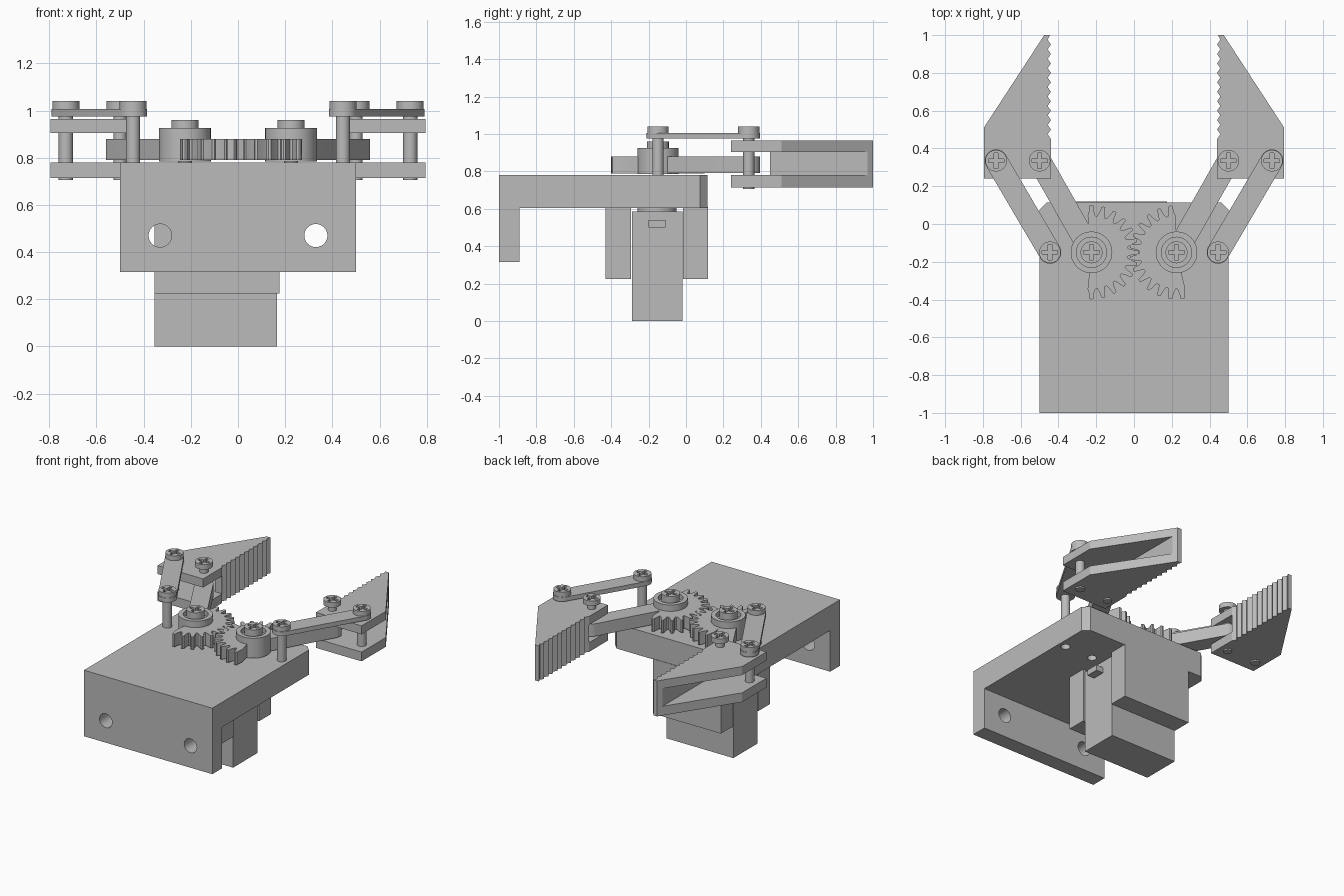
import bpy, bmesh
from math import sin, cos, pi, radians, atan2
from mathutils import Matrix

cube = bpy.data.objects.get("Cube")
if cube:
    bpy.data.objects.remove(cube, do_unlink=True)

grey = bpy.data.materials.new("plain grey")
grey.use_nodes = True
GREY = (0.5, 0.5, 0.5, 1)
grey.diffuse_color = GREY
grey.node_tree.nodes["Principled BSDF"].inputs["Base Color"].default_value = GREY


def prism(name, outline, z0, z1):
    """Extrude a flat xy outline from z0 to z1."""
    bm = bmesh.new()
    face = bm.faces.new([bm.verts.new((x, y, z0)) for x, y in outline])
    ext = bmesh.ops.extrude_face_region(bm, geom=[face])
    bmesh.ops.translate(bm, vec=(0, 0, z1 - z0),
                        verts=[v for v in ext["geom"] if isinstance(v, bmesh.types.BMVert)])
    bmesh.ops.recalc_face_normals(bm, faces=bm.faces)
    mesh = bpy.data.meshes.new(name)
    bm.to_mesh(mesh)
    bm.free()
    mesh.materials.append(grey)
    ob = bpy.data.objects.new(name, mesh)
    bpy.context.collection.objects.link(ob)
    return ob


def box(name, x0, x1, y0, y1, z0, z1):
    return prism(name, [(x0, y0), (x1, y0), (x1, y1), (x0, y1)], z0, z1)


def arc(cx, cy, r, a0, a1, n):
    return [(cx + r * cos(a0 + (a1 - a0) * i / n), cy + r * sin(a0 + (a1 - a0) * i / n))
            for i in range(n + 1)]


def disc(name, x, y, r, z0, z1, n=40):
    return prism(name, arc(x, y, r, 0, 2 * pi, n)[:-1], z0, z1)


def bar(name, a, b, r, z0, z1):
    """Flat link with rounded ends between two pivots."""
    t = atan2(b[1] - a[1], b[0] - a[0])
    pts = arc(*b, r, t - pi / 2, t + pi / 2, 16) + arc(*a, r, t + pi / 2, t + 3 * pi / 2, 16)
    return prism(name, pts, z0, z1)


def boolean(ob, other, operation="DIFFERENCE"):
    """Apply a boolean and drop the helper."""
    other.hide_render = True
    mod = ob.modifiers.new("cut", "BOOLEAN")
    mod.operation, mod.solver, mod.object = operation, "EXACT", other
    bpy.context.view_layer.update()
    result = bpy.data.meshes.new_from_object(
        ob.evaluated_get(bpy.context.evaluated_depsgraph_get()))
    ob.modifiers.clear()
    ob.data = result
    bpy.data.objects.remove(other, do_unlink=True)


def screw(name, x, y, r, z0, z1):
    """Screw head with a cross recess."""
    head = disc(name, x, y, r, z0, z1)
    w, l = 0.01, r * 0.72
    cross = []
    for k in range(4):
        c, s = cos(k * pi / 2), sin(k * pi / 2)
        for px, py in ((w, w), (w, l), (-w, l)):
            cross.append((x + px * c - py * s, y + px * s + py * c))
    boolean(head, prism("cross_cutter", cross, z1 - 0.02, z1 + 0.02))


# Mounting bracket: top plate with chamfered back corners and front flange
plate = prism("bracket_plate", [(-0.5, -1), (0.5, -1), (0.5, 0.075), (0.46, 0.115),
                                (-0.46, 0.115), (-0.5, 0.075)], 0.605, 0.78)
boolean(plate, box("front_flange", -0.5, 0.5, -1, -0.89, 0.315, 0.7), "UNION")
for s in (-1, 1):
    hole = disc("flange_hole", 0, 0, 0.049, -0.2, 0.2)
    hole.data.transform(Matrix.Translation((s * 0.33, -0.95, 0.47)) @ Matrix.Rotation(pi / 2, 4, "X"))
    boolean(plate, hole)
for x in (-0.445, 0.225, 0.445):
    boolean(plate, disc("pin_hole", x, -0.15, 0.03, 0.5, 0.68))

# Servo motor, its shaft collar and cable stub, and the two holder walls
box("servo_body", -0.355, 0.165, -0.29, -0.02, 0, 0.585)
disc("servo_collar", -0.225, -0.155, 0.105, 0.58, 0.61)
box("servo_cable", 0.16, 0.22, -0.2, -0.11, 0.5, 0.54)
box("holder_wall_front", -0.355, 0.175, -0.43, -0.295, 0.225, 0.61)
box("holder_wall_back", -0.355, 0.175, -0.015, 0.118, 0.225, 0.61)

PIVOT_Y, CLAW_Y = -0.15, 0.335
for s, side in ((-1, "right"), (1, "left")):
    hub, inner = (s * 0.225, PIVOT_Y), (s * 0.5, CLAW_Y)
    post, outer = (s * 0.445, PIVOT_Y), (s * 0.73, CLAW_Y)

    # Toothed gear sector, offset half a tooth on one side so the pair meshes
    start = 90 if s < 0 else 82.5
    pts = [hub]
    for i in range(13):
        for da, r in ((6, 0.195), (4, 0.212), (2.2, 0.247), (0, 0.25),
                      (-2.2, 0.247), (-4, 0.212), (-6, 0.195)):
            a = radians(start - 15 * i + da)
            pts.append((hub[0] - s * r * cos(a), hub[1] + r * sin(a)))
    prism(side + "_gear", pts, 0.79, 0.88)

    # Drive arm and hub with a recessed screw
    bar(side + "_drive_arm", hub, inner, 0.06, 0.791, 0.879)
    ring = disc(side + "_hub", *hub, 0.11, 0.785, 0.925)
    boolean(ring, disc("hub_recess", *hub, 0.08, 0.89, 1))
    screw(side + "_hub_screw", *hub, 0.058, 0.88, 0.96)
    disc(side + "_hub_pin", *hub, 0.03, 0.77, 0.9)

    # Outer parallel link with posts and screws
    bar(side + "_outer_link", post, outer, 0.06, 0.975, 1.006)
    disc(side + "_post", *post, 0.03, 0.77, 1)
    disc(side + "_outer_pin", *outer, 0.03, 0.705, 1)
    disc(side + "_inner_pin", *inner, 0.028, 0.705, 1.01)
    for label, p in (("post", post), ("outer", outer), ("inner", inner)):
        screw(side + "_" + label + "_screw", *p, 0.057, 1.005, 1.04)

    # Claw: two plates joined by a serrated gripping wall
    teeth = []
    for i in range(11):
        y = 0.45 + i * 0.05
        teeth += [(0.44, y), (0.457, y + 0.025)]
    edge = [(s * x, y) for x, y in teeth + [(0.445, 1), (0.475, 1)]]
    body = [(s * x, y) for x, y in ((0.795, 0.51), (0.795, 0.24), (0.44, 0.24))]
    prism(side + "_claw_lower_plate", edge + body, 0.715, 0.78)
    prism(side + "_claw_upper_plate", edge + body, 0.905, 0.965)
    prism(side + "_claw_grip_wall", edge + [(s * 0.495, 0.97), (s * 0.495, 0.45)], 0.775, 0.91)

# Smooth the round sides and keep the edges sharp
bpy.ops.object.select_all(action="DESELECT")
for ob in bpy.context.collection.objects:
    if ob.type == "MESH" and ob.data.materials and ob.data.materials[0] == grey:
        ob.select_set(True)
        bpy.context.view_layer.objects.active = ob
bpy.ops.object.shade_smooth_by_angle(angle=radians(25))
